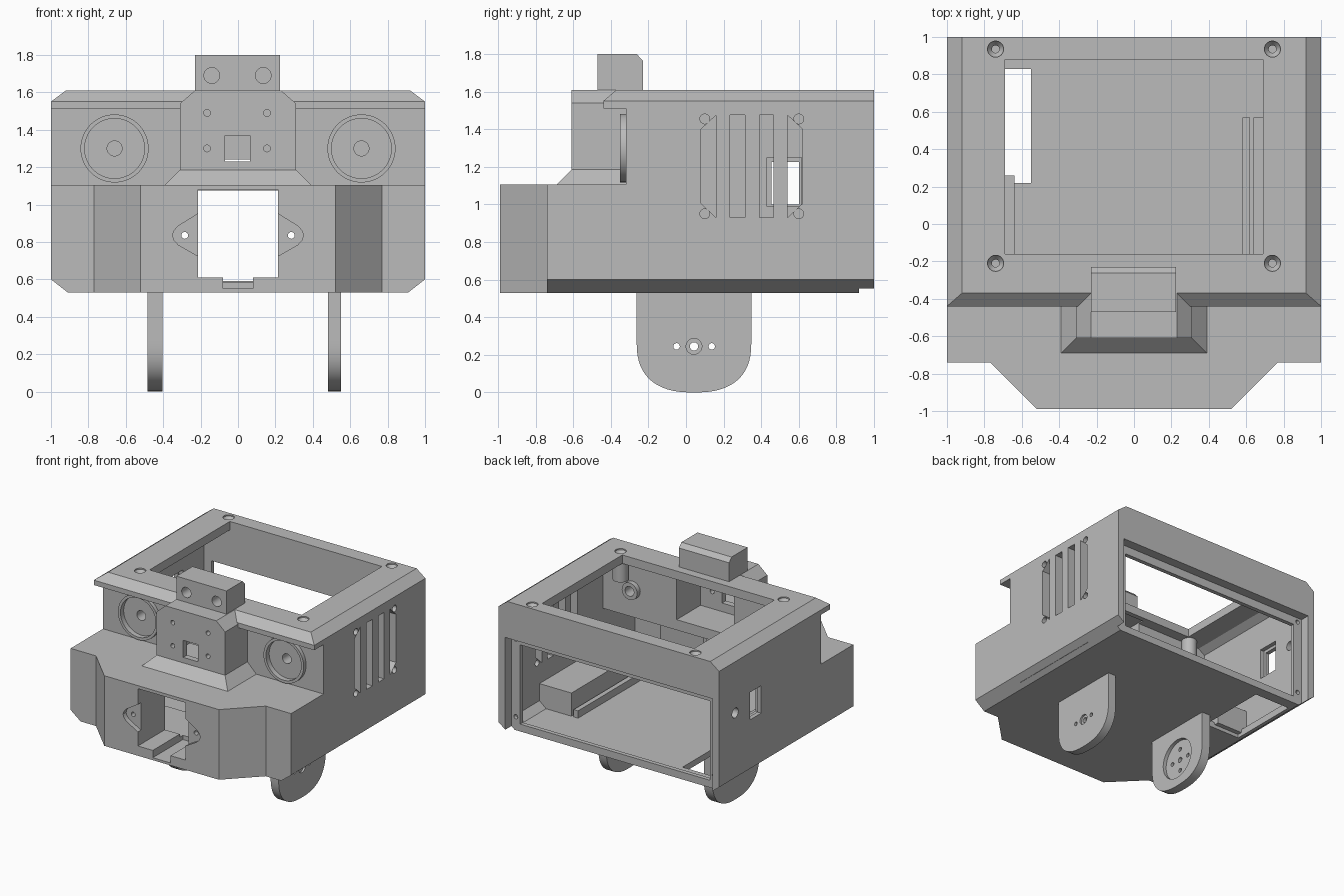
import bpy, bmesh
from math import sin, cos, pi, radians
from mathutils import Vector

cube = bpy.data.objects.get("Cube")
if cube:
    bpy.data.objects.remove(cube, do_unlink=True)

grey = bpy.data.materials.new("plain grey")
grey.use_nodes = True
grey.diffuse_color = (0.5, 0.5, 0.5, 1)
grey.node_tree.nodes["Principled BSDF"].inputs["Base Color"].default_value = (0.5, 0.5, 0.5, 1)

PLACE = {"X": lambda a, b, t: Vector((t, a, b)),
         "Y": lambda a, b, t: Vector((a, t, b)),
         "Z": lambda a, b, t: Vector((a, b, t))}


def loft(name, axis, rings):
    """Solid through matching 2D rings, each given as (points, position on axis)."""
    bm = bmesh.new()
    loops = [[bm.verts.new(PLACE[axis](a, b, t)) for a, b in pts] for pts, t in rings]
    n = len(loops[0])
    for low, high in zip(loops, loops[1:]):
        for i in range(n):
            j = (i + 1) % n
            bm.faces.new((low[i], low[j], high[j], high[i]))
    bm.faces.new(loops[0])
    bm.faces.new(loops[-1])
    bmesh.ops.recalc_face_normals(bm, faces=bm.faces)
    mesh = bpy.data.meshes.new(name)
    bm.to_mesh(mesh)
    bm.free()
    mesh.materials.append(grey)
    obj = bpy.data.objects.new(name, mesh)
    bpy.context.collection.objects.link(obj)
    return obj


def prism(axis, pts, lo, hi, name="cutter"):
    return loft(name, axis, [(pts, lo), (pts, hi)])


def box(x0, x1, y0, y1, z0, z1):
    return prism("Z", [(x0, y0), (x1, y0), (x1, y1), (x0, y1)], z0, z1)


def circle(a, b, r, n=32):
    return [(a + r * cos(2 * pi * i / n), b + r * sin(2 * pi * i / n)) for i in range(n)]


def rod(axis, a, b, r, lo, hi):
    return prism(axis, circle(a, b, r), lo, hi)


def mirrored(half):
    return half + [(-a, b) for a, b in reversed(half)]


def combine(target, tool, operation="DIFFERENCE"):
    mod = target.modifiers.new("shape", "BOOLEAN")
    mod.operation, mod.solver, mod.object = operation, "EXACT", tool
    bpy.context.view_layer.objects.active = target
    bpy.ops.object.modifier_apply(modifier=mod.name)
    bpy.data.objects.remove(tool, do_unlink=True)


def cut(target, *tools):
    for tool in tools:
        combine(target, tool)


def add(target, *tools):
    for tool in tools:
        combine(target, tool, "UNION")


# Chassis: front outline crossed with side outline, nose corners cut off
section = mirrored([(0.91, 0.53), (1, 0.6), (1, 1.55), (0.92, 1.61)])
chassis = prism("Y", section, -0.99, 1, "chassis")
side = [(-1.1, 0.4), (1.1, 0.4), (1.1, 1.7), (-0.265, 1.7), (-0.44, 1.55), (-0.44, 1.51),
        (-0.32, 1.51), (-0.32, 1.105), (-1.1, 1.105)]
combine(chassis, prism("X", side, -1.2, 1.2), "INTERSECT")
for s in (-1, 1):
    corner = [(0.41, -1.1), (0.77, -0.74), (1.1, -0.74), (1.1, -1.1)]
    cut(chassis, prism("Z", [(s * x, y) for x, y in corner], 0.4, 1.2))

# Central head with a flared base
add(chassis, prism("Y", mirrored([(0.31, 1.09), (0.31, 1.54), (0.23, 1.61)]), -0.61, -0.28))
flare = [([(-w, f), (w, f), (w, -0.29), (-w, -0.29)], z)
         for w, f, z in ((0.39, -0.69, 1.08), (0.39, -0.69, 1.105), (0.31, -0.61, 1.185))]
add(chassis, loft("flare", "Z", flare))

# Headlight rims
for s in (-1, 1):
    add(chassis, prism("Y", circle(0.66 * s, 1.3, 0.182, 64), -0.352, -0.3))

# Hollow interior: main bay, nose bay and head bay
bay = mirrored([(0.87, 0.58), (0.93, 0.63), (0.93, 1.5), (0.87, 1.54)])
cut(chassis, prism("Y", bay, -0.25, 0.885))
nose = [(-0.93, -0.2), (-0.93, -0.67), (-0.7, -0.67), (-0.47, -0.9),
        (0.47, -0.9), (0.7, -0.67), (0.93, -0.67), (0.93, -0.2)]
cut(chassis, prism("Z", nose, 0.585, 1.075), box(-0.26, 0.26, -0.56, -0.2, 1.16, 1.55))

# Roof opening, rear cover recess, rear opening and floor slot
cut(chassis, box(-0.69, 0.69, -0.16, 0.88, 1.5, 1.7),
    box(-0.94, 0.94, 0.92, 1.1, 0.4, 1.31),
    box(-0.86, 0.86, 0.8, 1.05, 0.59, 1.24),
    box(-0.88, -0.55, 0.22, 0.83, 0.4, 0.61))

# Inner side blocks, lens sockets and screw bosses
add(chassis, box(0.64, 0.95, -0.25, 0.57, 0.56, 0.77), box(0.58, 0.62, -0.4, 0.57, 0.56, 0.64),
    box(-0.95, -0.64, -0.25, 0.26, 0.56, 0.77))
for s in (-1, 1):
    add(chassis, rod("Y", 0.66 * s, 1.3, 0.07, -0.27, -0.21),
        rod("Z", 0.74 * s, -0.21, 0.06, 1.38, 1.57))
    cut(chassis, prism("Y", circle(0.66 * s, 1.3, 0.16, 64), -0.5, -0.31),
        rod("Y", 0.66 * s, 1.3, 0.04, -0.4, -0.1))
    # Countersunk roof screws and rear cover screws
    for y in (-0.21, 0.935):
        sink = [(circle(0.74 * s, y, r), z) for r, z in ((0.02, 1.44), (0.02, 1.57), (0.043, 1.6), (0.043, 1.63))]
        cut(chassis, loft("sink", "Z", sink))
    for z in (0.64, 1.275):
        cut(chassis, rod("Y", 0.9 * s, z, 0.018, 0.89, 0.95))

# Nose window tunnel with cable notch and mounting ears
add(chassis, box(-0.265, 0.265, -0.93, -0.64, 0.56, 1.09))
cut(chassis, box(-0.215, 0.215, -1.1, -0.6, 0.61, 1.08), box(-0.08, 0.08, -1.1, -0.6, 0.55, 0.7))
for s in (-1, 1):
    ear = [(0.19, 0.95), (0.215, 0.95), (0.32, 0.885), (0.342, 0.86), (0.35, 0.835),
           (0.342, 0.81), (0.32, 0.785), (0.215, 0.725), (0.19, 0.725)]
    cut(chassis, prism("Y", [(s * x, z) for x, z in ear], -1.1, -0.95),
        rod("Y", 0.285 * s, 0.835, 0.018, -1, -0.85))

# Head camera port and its screw holes
cut(chassis, box(-0.07, 0.065, -0.7, -0.5, 1.23, 1.37))
for x in (-0.165, 0.155):
    for z in (1.3, 1.49):
        cut(chassis, rod("Y", x, z, 0.018, -0.7, -0.5))

# Fan vents in the left wall, the outer two with clipped corners
for y0, y1, clip in ((0.08, 0.16, 1), (0.235, 0.315, 0), (0.39, 0.465, 0), (0.54, 0.62, -1)):
    c0, c1 = 0.075 * (clip > 0), 0.075 * (clip < 0)
    cut(chassis, prism("X", [(y0, 0.93 + c0), (y1, 0.93 + c1), (y1, 1.475 - c1), (y0, 1.475 - c0)], 0.85, 1.1))
for y in (0.1, 0.6):
    for z in (0.95, 1.455):
        cut(chassis, rod("X", y, z, 0.026, 0.85, 1.1))

# Socket and round port in the right wall
cut(chassis, box(-1.1, -0.85, 0.455, 0.6, 1.0, 1.225), box(-0.965, -0.85, 0.43, 0.615, 0.99, 1.25),
    rod("X", 0.79, 1.13, 0.04, -1.1, -0.85))

# Distance sensor housing on the head
sensor = prism("X", [(-0.47, 1.6), (-0.23, 1.6), (-0.23, 1.765), (-0.262, 1.8), (-0.47, 1.8)],
               -0.23, 0.225, "sensor_housing")
for x in (-0.14, 0.135):
    cut(sensor, rod("Y", x, 1.69, 0.042, -0.6, -0.33))

# Wheel mounting plates with a horn recess on the inner face
parts = [chassis, sensor]
plate = [(-0.2625, 0.55)]
for i in range(33):
    t = pi * i / 32
    c = -cos(t)
    plate.append((0.0425 + 0.305 * abs(c) ** 0.8 * (1 if c > 0 else -1), 0.27 - 0.27 * sin(t) ** 0.8))
plate.append((0.3475, 0.55))
for s, inner, outer, name in ((1, 0.48, 0.552, "left_leg_plate"), (-1, 0.405, 0.483, "right_leg_plate")):
    leg = prism("X", plate, s * inner, s * outer, name)
    cut(leg, rod("X", 0.0425, 0.245, 0.17, s * 0.3, s * (inner + 0.03)))
    for y, r in ((-0.05, 0.017), (0.0425, 0.022), (0.137, 0.017)):
        cut(leg, rod("X", y, 0.245, r, s * 0.3, s * 0.7))
    cut(leg, rod("X", 0.0425, 0.245, 0.042, s * (outer - 0.015), s * 0.7))
    for z in (0.15, 0.34):
        cut(leg, rod("X", 0.0425, z, 0.017, s * 0.3, s * (inner + 0.05)))
    parts.append(leg)

# Smooth the round walls, keep hard edges crisp
for obj in parts:
    bpy.ops.object.select_all(action="DESELECT")
    obj.select_set(True)
    bpy.context.view_layer.objects.active = obj
    bpy.ops.object.shade_smooth_by_angle(angle=radians(25))
